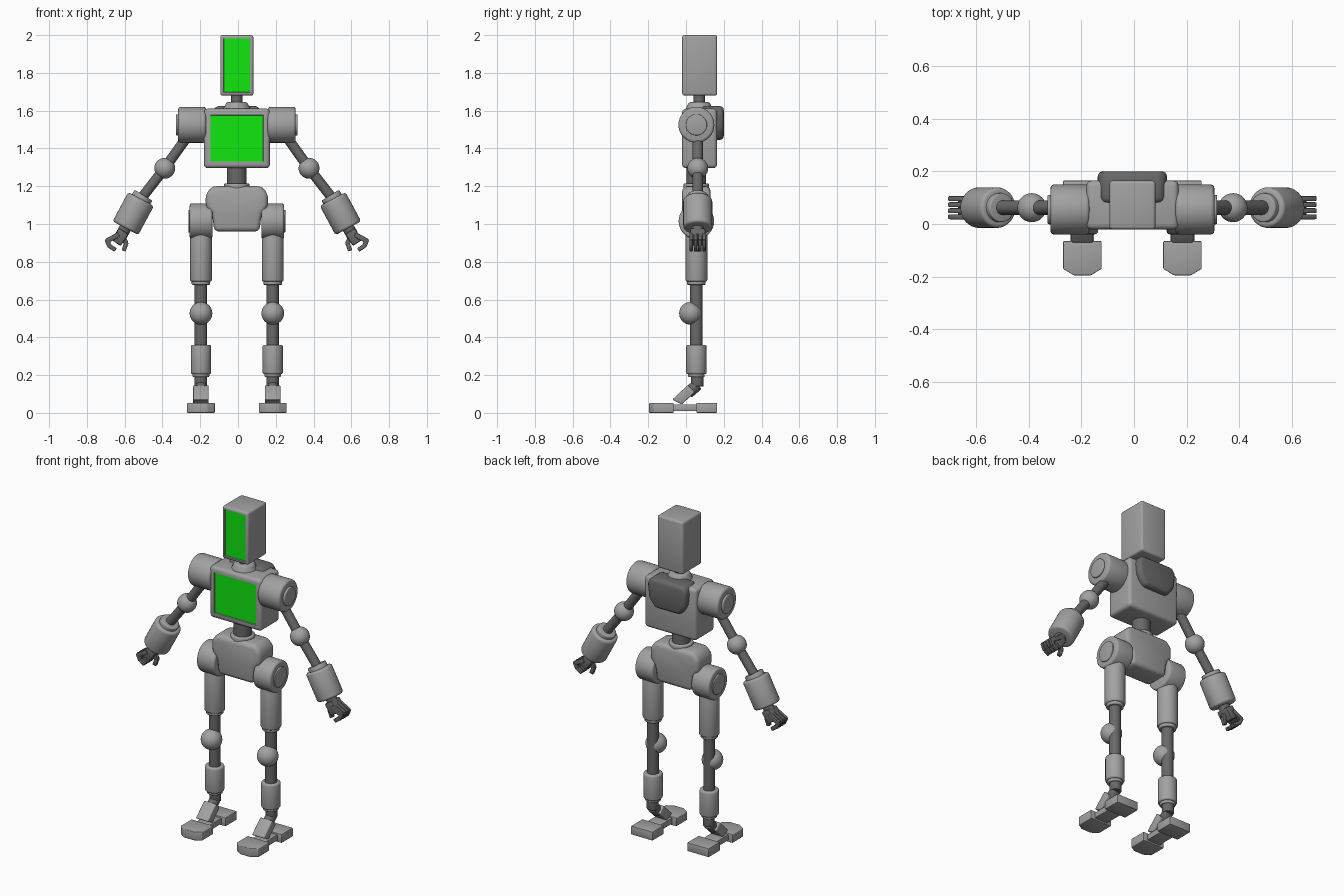
import bpy, bmesh
from math import radians
from mathutils import Vector, Matrix

cube = bpy.data.objects.get("Cube")
if cube:
    bpy.data.objects.remove(cube, do_unlink=True)


def material(name, colour):
    m = bpy.data.materials.new(name)
    m.use_nodes = True
    m.diffuse_color = colour
    m.node_tree.nodes["Principled BSDF"].inputs["Base Color"].default_value = colour
    return m


GREY = material("light_grey", (0.36, 0.36, 0.36, 1))
DARK = material("dark_grey", (0.14, 0.14, 0.14, 1))
GREEN = material("screen_green", (0.005, 0.8, 0.005, 1))
CX = -0.006   # the body's mirror plane
Y = 0.055     # depth of the limb axes
parts = []


def bevel_sharp(bm, width, segments=3):
    """Round every edge sharper than 30 degrees."""
    bmesh.ops.recalc_face_normals(bm, faces=bm.faces)
    if width:
        edges = [e for e in bm.edges if e.calc_face_angle(0) > radians(30)]
        bmesh.ops.bevel(bm, geom=edges, offset=width, segments=segments,
                        profile=0.5, affect='EDGES', clamp_overlap=True)


def finish(name, bm, *mats):
    mesh = bpy.data.meshes.new(name)
    bm.to_mesh(mesh)
    bm.free()
    for m in mats:
        mesh.materials.append(m)
    ob = bpy.data.objects.new(name, mesh)
    bpy.context.collection.objects.link(ob)
    parts.append(ob)
    return ob


def along(p, q):
    """Matrix placing a z-aligned shape at the middle of p-q."""
    p, q = Vector(p), Vector(q)
    d = q - p
    # keep the local y axis close to the world y axis
    z = d.normalized()
    ref = Vector((0, 1, 0)) if abs(z.y) < 0.9 else Vector((0, 0, 1))
    x = ref.cross(z).normalized()
    rot = Matrix((x, z.cross(x), z)).transposed().to_4x4()
    return Matrix.Translation((p + q) / 2) @ rot, d.length


def rod(name, p, q, r, mat, bevel=0.0, r2=None):
    m, length = along(p, q)
    bm = bmesh.new()
    bmesh.ops.create_cone(bm, cap_ends=True, segments=32, radius1=r,
                          radius2=r if r2 is None else r2, depth=length, matrix=m)
    bevel_sharp(bm, bevel)
    return finish(name, bm, mat)


def bar(name, p, q, width, depth, mat, bevel=0.004):
    m, length = along(p, q)
    bm = bmesh.new()
    bmesh.ops.create_cube(bm, size=1, matrix=m @ Matrix.Diagonal((width, depth, length, 1)))
    bevel_sharp(bm, bevel, 2)
    return finish(name, bm, mat)


def ball(name, p, r):
    bm = bmesh.new()
    bmesh.ops.create_uvsphere(bm, u_segments=32, v_segments=20, radius=r,
                              matrix=Matrix.Translation(p))
    return finish(name, bm, GREY)


def prism(name, points, push, mat, bevel):
    """Extrude an outline by the vector push."""
    bm = bmesh.new()
    face = bm.faces.new([bm.verts.new(p) for p in points])
    new = bmesh.ops.extrude_face_region(bm, geom=[face], use_keep_orig=True)["geom"]
    bmesh.ops.translate(bm, vec=push, verts=[v for v in new if isinstance(v, bmesh.types.BMVert)])
    bevel_sharp(bm, bevel)
    return finish(name, bm, mat)


def screen_box(name, centre, size, bevel, frame):
    """Rounded box whose front face is a recessed green screen."""
    bm = bmesh.new()
    bmesh.ops.create_cube(bm, size=1, matrix=Matrix.Translation(centre)
                          @ Matrix.Diagonal((*size, 1)))
    bevel_sharp(bm, bevel)
    bm.normal_update()
    front = min(bm.faces, key=lambda f: f.normal.y * f.calc_area())
    bmesh.ops.inset_individual(bm, faces=[front], thickness=frame)
    bmesh.ops.inset_individual(bm, faces=[front], thickness=0.003, depth=-0.006)
    front.material_index = 1
    return finish(name, bm, GREY, GREEN)


# Head and neck
screen_box("head", (CX, 0.072, 1.84), (0.175, 0.185, 0.32), 0.012, 0.007)
rod("neck", (CX, 0.07, 1.63), (CX, 0.07, 1.69), 0.03, DARK)
rod("neck_base", (CX, 0.07, 1.59), (CX, 0.07, 1.645), 0.08, GREY, 0.008, 0.055)

# Torso, backpack and waist
screen_box("chest", (CX, 0.072, 1.453), (0.35, 0.185, 0.315), 0.02, 0.02)
pack = [(-0.11, 1.625), (0.11, 1.625), (0.134, 1.59), (0.125, 1.5),
        (0.085, 1.445), (-0.085, 1.445), (-0.125, 1.5), (-0.134, 1.59)]
prism("backpack", [(CX + x, 0.08, z) for x, z in pack], (0, 0.12, 0), DARK, 0.022)
rod("waist", (CX, Y, 1.18), (CX, Y, 1.31), 0.052, DARK)
rod("waist_collar", (CX, Y, 1.17), (CX, Y, 1.215), 0.068, GREY, 0.008)
hips = [(-0.13, 1.2), (0.13, 1.2), (0.165, 1.16), (0.165, 1.09),
        (0.13, 1.05), (0.12, 0.96), (-0.12, 0.96), (-0.13, 1.05),
        (-0.165, 1.09), (-0.165, 1.16)]
prism("pelvis", [(CX + x, -0.02, z) for x, z in hips], (0, 0.15, 0), GREY, 0.025)

for side, s in (("right", -1), ("left", 1)):
    def at(x, z, y=Y):
        return (CX + s * x, y, z)

    def n(part):
        return f"{side}_{part}"

    # Shoulder
    rod(n("shoulder"), at(0.163, 1.525), at(0.311, 1.525), 0.095, GREY, 0.014)
    rod(n("shoulder_cap"), at(0.3, 1.525), at(0.322, 1.525), 0.056, GREY, 0.005)

    # Arm
    ay = 0.062
    rod(n("upper_arm"), at(0.25, 1.48, ay), at(0.382, 1.295, ay), 0.027, DARK)
    ball(n("elbow"), at(0.382, 1.295, ay), 0.055)
    rod(n("lower_arm"), at(0.382, 1.295, ay), at(0.51, 1.13, ay), 0.027, DARK)
    rod(n("forearm_collar"), at(0.494, 1.152, ay), at(0.52, 1.11, ay), 0.055, GREY, 0.006)
    rod(n("forearm"), at(0.507, 1.132, ay), at(0.59, 0.978, ay), 0.077, GREY, 0.014)
    rod(n("wrist"), at(0.585, 0.988, ay), at(0.612, 0.94, ay), 0.032, DARK)

    # Hand with curled fingers
    bar(n("palm"), at(0.598, 0.962, ay), at(0.64, 0.9, ay), 0.06, 0.08, DARK, 0.008)
    for i in range(4):
        fy = ay + (i - 1.5) * 0.023
        bar(n(f"finger_base_{i}"), at(0.625, 0.945, fy), at(0.692, 0.908, fy), 0.026, 0.019, DARK)
        bar(n(f"finger_middle_{i}"), at(0.69, 0.918, fy), at(0.672, 0.878, fy), 0.024, 0.018, DARK)
        bar(n(f"finger_tip_{i}"), at(0.676, 0.885, fy), at(0.642, 0.862, fy), 0.022, 0.018, DARK)
    bar(n("thumb_base"), at(0.605, 0.935, ay), at(0.585, 0.895, ay), 0.026, 0.024, DARK)
    bar(n("thumb_tip"), at(0.584, 0.903, ay), at(0.6, 0.858, ay), 0.023, 0.022, DARK)

    # Hip and leg
    lx = 0.19
    rod(n("hip"), at(0.13, 1.015), at(0.25, 1.015), 0.094, GREY, 0.012)
    rod(n("hip_cap"), at(0.24, 1.015), at(0.257, 1.015), 0.06, GREY, 0.004)
    rod(n("thigh"), at(lx, 0.96), at(lx, 0.695), 0.058, GREY, 0.01)
    rod(n("thigh_collar"), at(lx, 0.71), at(lx, 0.678), 0.049, GREY, 0.005)
    rod(n("leg_rod"), at(lx, 0.7), at(lx, 0.34), 0.033, DARK)
    ball(n("knee"), at(lx, 0.527, 0.024), 0.06)
    rod(n("shin"), at(lx, 0.36), at(lx, 0.205), 0.054, GREY, 0.01)
    rod(n("shin_collar"), at(lx, 0.22), at(lx, 0.19), 0.044, GREY, 0.005)

    # Ankle
    rod(n("ankle"), at(lx, 0.21, 0.06), at(lx, 0.14, 0.06), 0.033, DARK, 0.004)
    rod(n("ankle_bend"), at(lx, 0.15, 0.062), at(lx, 0.105, 0.01), 0.031, DARK, 0.004)
    instep = [(-0.073, 0.07), (0.01, 0.148), (0.047, 0.11), (-0.022, 0.045)]
    prism(n("instep"), [at(lx - 0.041, z, y) for y, z in instep], (s * 0.082, 0, 0), GREY, 0.006)

    # Foot
    toe = [(-0.073, -0.065), (0.073, -0.065), (0.073, -0.17),
           (0.032, -0.195), (-0.032, -0.195), (-0.073, -0.17)]
    prism(n("toe"), [at(lx + x, 0, y) for x, y in toe], (0, 0, 0.053), GREY, 0.004)
    bar(n("sole"), at(lx, 0.027, -0.08), at(lx, 0.027, 0.07), 0.09, 0.036, GREY)
    bar(n("heel"), at(lx, 0.027, 0.055), at(lx, 0.027, 0.165), 0.146, 0.053, GREY)

# The bar helper lays depth along z for bars running front to back
bpy.ops.object.select_all(action='DESELECT')
for ob in parts:
    ob.select_set(True)
bpy.context.view_layer.objects.active = parts[0]
bpy.ops.object.shade_smooth_by_angle(angle=radians(35))
